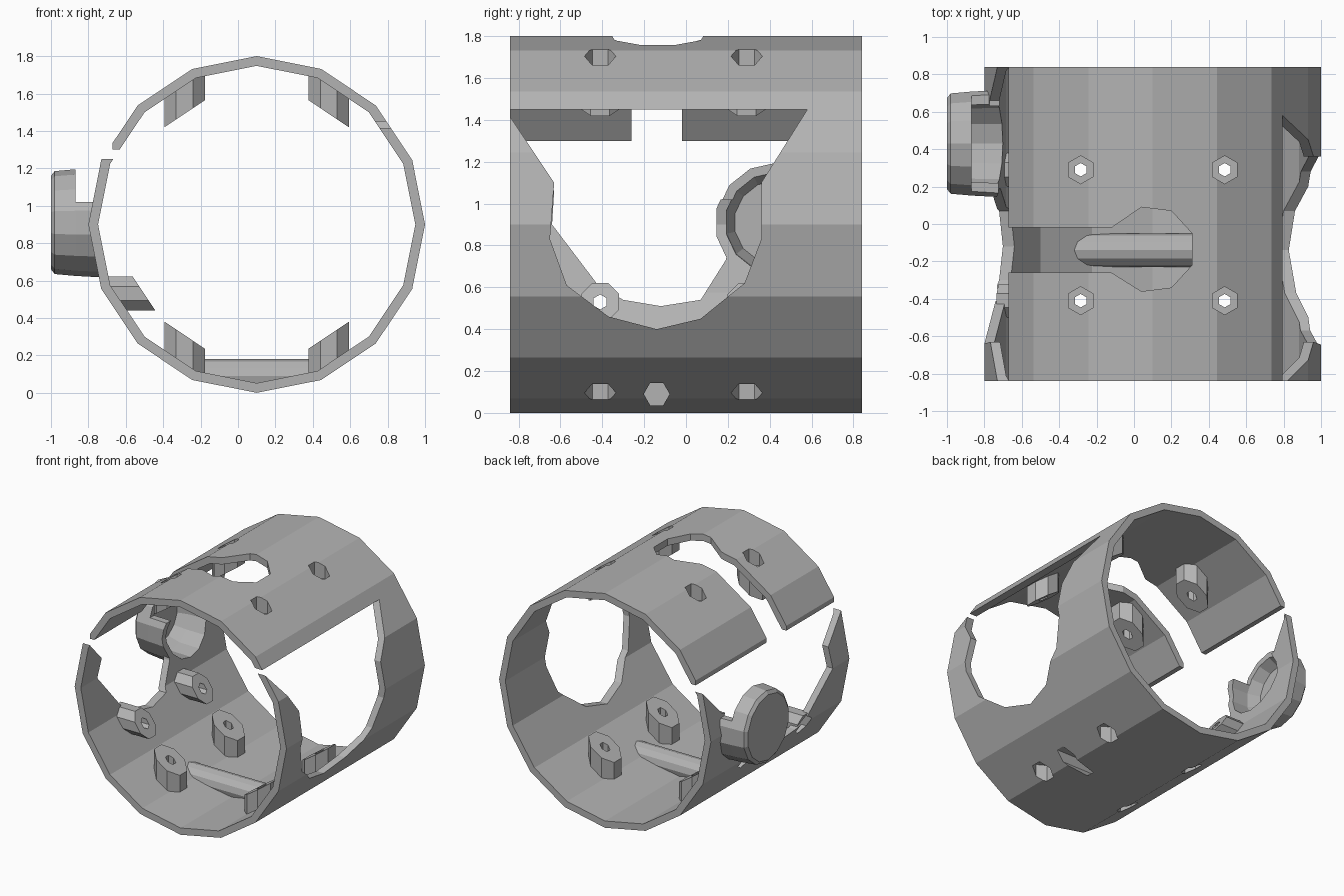
import bpy, bmesh
from math import sin, cos, pi
from mathutils import Vector

if "Cube" in bpy.data.objects:
    bpy.data.objects.remove(bpy.data.objects["Cube"])

grey = bpy.data.materials.new("plain grey")
grey.use_nodes = True
COLOUR = (0.45, 0.45, 0.45, 1)
grey.diffuse_color = COLOUR
grey.node_tree.nodes["Principled BSDF"].inputs["Base Color"].default_value = COLOUR

CX, CZ, R_OUT, R_IN, R_BOSS, HALF = 0.1, 0.9, 0.9, 0.848, 0.72, 0.84
helpers = []


def ngon(cu, cv, r, n, turn=0.0):
    return [(cu + r * cos(2 * pi * i / n + turn), cv + r * sin(2 * pi * i / n + turn)) for i in range(n)]


def place(axis, u, v, w):
    return {"x": (w, u, v), "y": (u, w, v), "z": (u, v, w)}[axis]


def loft(name, axis, sections, cutter=False):
    """Closed solid through (position, outline) sections along an axis."""
    bm = bmesh.new()
    rings = [[bm.verts.new(place(axis, u, v, w)) for u, v in pts] for w, pts in sections]
    bm.faces.new(rings[0])
    bm.faces.new(rings[-1])
    n = len(rings[0])
    for a, b in zip(rings, rings[1:]):
        for i in range(n):
            j = (i + 1) % n
            bm.faces.new((a[i], a[j], b[j], b[i]))
    bmesh.ops.recalc_face_normals(bm, faces=bm.faces)
    mesh = bpy.data.meshes.new(name)
    bm.to_mesh(mesh)
    bm.free()
    mesh.materials.append(grey)
    obj = bpy.data.objects.new(name, mesh)
    bpy.context.collection.objects.link(obj)
    if cutter:
        obj.hide_render = True
        helpers.append(obj)
    return obj


def prism(name, axis, pts, lo, hi, cutter=False):
    return loft(name, axis, [(lo, pts), (hi, pts)], cutter)


def boolean(obj, other, op="DIFFERENCE"):
    mod = obj.modifiers.new("cut", "BOOLEAN")
    mod.operation, mod.object, mod.solver = op, other, "EXACT"
    bpy.context.view_layer.objects.active = obj
    bpy.ops.object.modifier_apply(modifier=mod.name)


def disc(name, r, length=HALF, cutter=True):
    return prism(name, "y", ngon(CX, CZ, r, 16, pi / 2), -length, length, cutter)


# Tube shell
shell = disc("tube_shell", R_OUT, cutter=False)
bore = disc("bore_cutter", R_IN, 1)
core = disc("core_cutter", R_BOSS, 1)
skin = disc("skin_limit", R_OUT - 0.01, 1)
boolean(shell, bore)

# Large side openings, wide at the top and rounded below
left_open = [(0.58, 1.45), (0.36, 1.1), (0.36, 0.83), (0.28, 0.62), (0.07, 0.45), (-0.14, 0.4),
             (-0.37, 0.46), (-0.57, 0.61), (-0.65, 0.83), (-0.63, 1.1), (-0.85, 1.43), (-0.85, 1.45)]
right_open = [(0.86, 1.3), (0.84, 1.25), (0.66, 1.04), (0.25, 1.02), (0.19, 0.73), (0.07, 0.54), (-0.12, 0.51),
              (-0.3, 0.54), (-0.42, 0.61), (-0.64, 0.9), (-0.63, 1.06), (-0.84, 1.25), (-0.86, 1.3)]
boolean(shell, prism("left_opening_cutter", "x", left_open, 0.4, 1.3, True))
boolean(shell, prism("right_opening_cutter", "x", right_open, -1.3, -0.5, True))
gap = [(-1.2, 1.25), (-0.67, 1.25), (-0.67, 1.6), (-1.2, 1.6)]
boolean(shell, prism("gap_cutter", "y", gap, -1, 1, True))

# Keyhole slot in the top
keyhole = [(-0.9, -0.02), (-0.12, -0.02), (0.04, 0.09), (0.2, 0.07), (0.31, -0.05),
           (0.31, -0.22), (0.2, -0.34), (0.04, -0.36), (-0.12, -0.26), (-0.9, -0.26)]
boolean(shell, prism("keyhole_cutter", "z", keyhole, 1.1, 2, True))


# Screw bosses with a recess from outside and a narrow through hole
def boss(name, axis, cu, cv, side, centre, r):
    def span(a, b):
        return sorted((centre + side * a, centre + side * b))
    body = prism(name, axis, ngon(cu, cv, r, 8, pi / 8), *span(0.4, 1))
    recess = prism("recess_cutter", axis, ngon(cu, cv, 0.075, 6, pi / 2), *span(0.71, 1.2), True)
    hole = prism("hole_cutter", axis, ngon(cu, cv, 0.036, 6, pi / 2), *span(0.3, 1.2), True)
    boolean(body, skin, "INTERSECT")
    boolean(body, core)
    boolean(body, recess)
    boolean(body, hole)
    boolean(shell, recess)


for y, end in ((-0.41, "front"), (0.29, "back")):
    for dx, hand in ((-0.385, "right"), (0.385, "left")):
        for side, level in ((1, "top"), (-1, "bottom")):
            boss(f"{level}_{hand}_{end}_boss", "z", CX + dx, y, side, CZ, 0.118)
    boss(f"side_{end}_boss", "x", y, 0.53, -1, CX, 0.098)

# Sideways screw channel along the floor
channel = prism("floor_channel", "x", ngon(-0.14, 0.09, 0.09, 12), -0.5, 0.6)
boolean(channel, skin, "INTERSECT")
channel_recess = prism("channel_recess_cutter", "x", ngon(-0.14, 0.09, 0.062, 6), 0.1, 1, True)
boolean(channel, channel_recess)
boolean(shell, channel_recess)

# Hollow cup bulging from the right side
PY, PZ = 0.43, 0.91


def cup_ring(r):
    return ngon(PY, PZ, r, 14, pi / 14)


cup = loft("side_cup", "x", [(-1, cup_ring(0.25)), (-0.98, cup_ring(0.275)), (-0.87, cup_ring(0.285)),
                             (-0.6, cup_ring(0.3))])
open_top = [(-0.87, 1.02), (-0.4, 1.02), (-0.4, 1.4), (-0.87, 1.4)]
hollow = loft("cup_hollow_cutter", "x", [(-0.955, cup_ring(0.2)), (-0.87, cup_ring(0.24)),
                                         (-0.5, cup_ring(0.25))], True)
boolean(cup, prism("cup_top_cutter", "y", open_top, -0.2, 1, True))
boolean(cup, bore)
boolean(cup, hollow)
boolean(shell, hollow)

for helper in helpers:
    bpy.data.objects.remove(helper)
